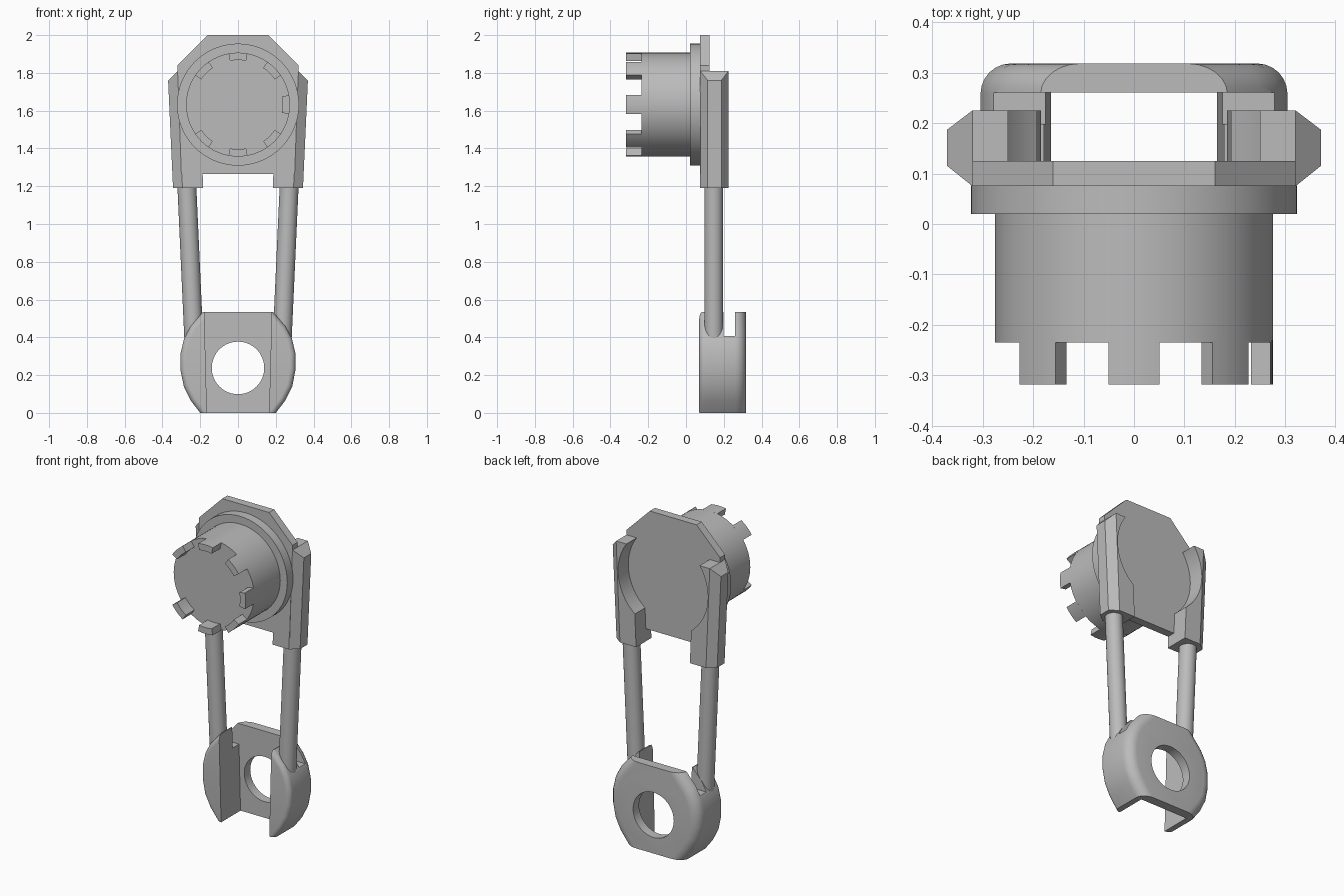
import bpy, bmesh
from math import sin, cos, pi, radians
from mathutils import Vector

if "Cube" in bpy.data.objects:
    bpy.data.objects.remove(bpy.data.objects["Cube"])

grey = bpy.data.materials.new("plain grey")
grey.use_nodes = True
COLOUR = (0.5, 0.5, 0.5, 1)
grey.diffuse_color = COLOUR
grey.node_tree.nodes["Principled BSDF"].inputs["Base Color"].default_value = COLOUR


def finish(name, bm):
    bmesh.ops.recalc_face_normals(bm, faces=bm.faces[:])
    mesh = bpy.data.meshes.new(name)
    bm.to_mesh(mesh)
    bm.free()
    mesh.materials.append(grey)
    ob = bpy.data.objects.new(name, mesh)
    bpy.context.collection.objects.link(ob)
    return ob


def activate(ob):
    bpy.ops.object.select_all(action='DESELECT')
    ob.select_set(True)
    bpy.context.view_layer.objects.active = ob


def smooth(ob):
    activate(ob)
    bpy.ops.object.shade_smooth_by_angle(angle=radians(28))


def prism_mesh(points, y0, y1):
    """Extrude an x-z outline along y."""
    bm = bmesh.new()
    face = bm.faces.new([bm.verts.new((x, y0, z)) for x, z in points])
    new = bmesh.ops.extrude_face_region(bm, geom=[face])["geom"]
    bmesh.ops.translate(bm, vec=(0, y1 - y0, 0),
                        verts=[v for v in new if isinstance(v, bmesh.types.BMVert)])
    return bm


def prism(name, points, y0, y1):
    return finish(name, prism_mesh(points, y0, y1))


def arc(radius, z, start=0, end=2 * pi, n=64, closed=False):
    steps = n - 1 if closed else n
    return [(radius * cos(start + (end - start) * i / steps),
             z + radius * sin(start + (end - start) * i / steps)) for i in range(n)]


def cut(ob, cutter):
    cutter.hide_render = True
    mod = ob.modifiers.new("cut", 'BOOLEAN')
    mod.operation = 'DIFFERENCE'
    mod.solver = 'EXACT'
    mod.object = cutter
    activate(ob)
    bpy.ops.object.modifier_apply(modifier=mod.name)
    bpy.data.objects.remove(cutter)


def both_sides(half):
    return half + [(-x, z) for x, z in reversed(half)]


def box(x0, x1, z0, z1):
    return [(x0, z0), (x1, z0), (x1, z1), (x0, z1)]


# Drum, flange and backing plate
HUB_Z = 1.632
smooth(prism("drum", arc(0.275, HUB_Z), -0.235, 0.03))
smooth(prism("flange", arc(0.323, HUB_Z), 0.02, 0.076))
prism("backing_plate", both_sides([(0.16, 2.0), (0.32, 1.84), (0.3, 1.265)]), 0.075, 0.125)

# Crown teeth, with the one on the -x side left out
HALF_TOOTH = radians(10.5)
for i in range(8):
    if i == 4:
        continue
    a = i * pi / 4
    outer = arc(0.275, HUB_Z, a - HALF_TOOTH, a + HALF_TOOTH, 7, True)
    inner = arc(0.236, HUB_Z, a + HALF_TOOTH, a - HALF_TOOTH, 7, True)
    smooth(prism("crown_tooth_%d" % (i + 1), outer + inner, -0.318, -0.23))


# Side lugs: leaning chamfered bars, hollowed behind the plate
def side_lug(name, side):
    section = [(0.21, 0.075), (0.32, 0.075), (0.37, 0.115),
               (0.37, 0.187), (0.32, 0.225), (0.21, 0.225)]
    bm = bmesh.new()
    low = [bm.verts.new((side * (x - 0.026), y, 1.19)) for x, y in section]
    top = [bm.verts.new((side * x, y, 1.76 if x > 0.33 else 1.81)) for x, y in section]
    bm.faces.new(low)
    bm.faces.new((top[1], top[2], top[3], top[4]))
    bm.faces.new((top[0], top[1], top[4], top[5]))
    for i in range(6):
        j = (i + 1) % 6
        bm.faces.new((low[i], low[j], top[j], top[i]))
    ob = finish(name, bm)
    cut(ob, prism("lug_cutter", arc(0.307, HUB_Z), 0.125, 0.3))
    smooth(ob)


# Leaning round rods
def rod(name, side):
    a, b = Vector((side * 0.229, 0.147, 0.28)), Vector((side * 0.273, 0.147, 1.25))
    bm = bmesh.new()
    bmesh.ops.create_cone(bm, cap_ends=True, segments=32, radius1=0.05,
                          radius2=0.05, depth=(b - a).length)
    turn = (b - a).to_track_quat('Z', 'Y').to_matrix()
    bmesh.ops.rotate(bm, matrix=turn, verts=bm.verts[:])
    bmesh.ops.translate(bm, vec=(a + b) / 2, verts=bm.verts[:])
    smooth(finish(name, bm))


for label, side in (("left", 1), ("right", -1)):
    side_lug(label + "_lug", side)
    rod(label + "_rod", side)

# Lower shackle: rounded outline, side edges rolled over front and back
outline = both_sides([(0.185, 0.535), (0.25, 0.46), (0.285, 0.395), (0.304, 0.315),
                      (0.304, 0.225), (0.287, 0.14), (0.25, 0.065), (0.2, 0)])
bm = prism_mesh(outline, 0.07, 0.318)


def rim_edges(y):
    return [e for e in bm.edges
            if all(abs(v.co.y - y) < 0.001 for v in e.verts)
            and abs(e.verts[0].co.x + e.verts[1].co.x) > 0.1]


for y, width in ((0.318, 0.06), (0.07, 0.03)):
    bmesh.ops.bevel(bm, geom=rim_edges(y), offset=width, offset_type='OFFSET',
                    segments=6, profile=0.5, affect='EDGES')
shackle = finish("lower_shackle", bm)

# Open channel, notch behind the rods and the round eye
channel = [(-0.162, -0.1), (0.162, -0.1), (0.183, 0.7), (-0.183, 0.7)]
cut(shackle, prism("channel_cutter", channel, -0.1, 0.26))
cut(shackle, prism("notch_cutter", box(-0.5, 0.5, 0.408, 0.7), 0.198, 0.26))
cut(shackle, prism("eye_cutter", arc(0.139, 0.238), 0.2, 0.5))
smooth(shackle)
